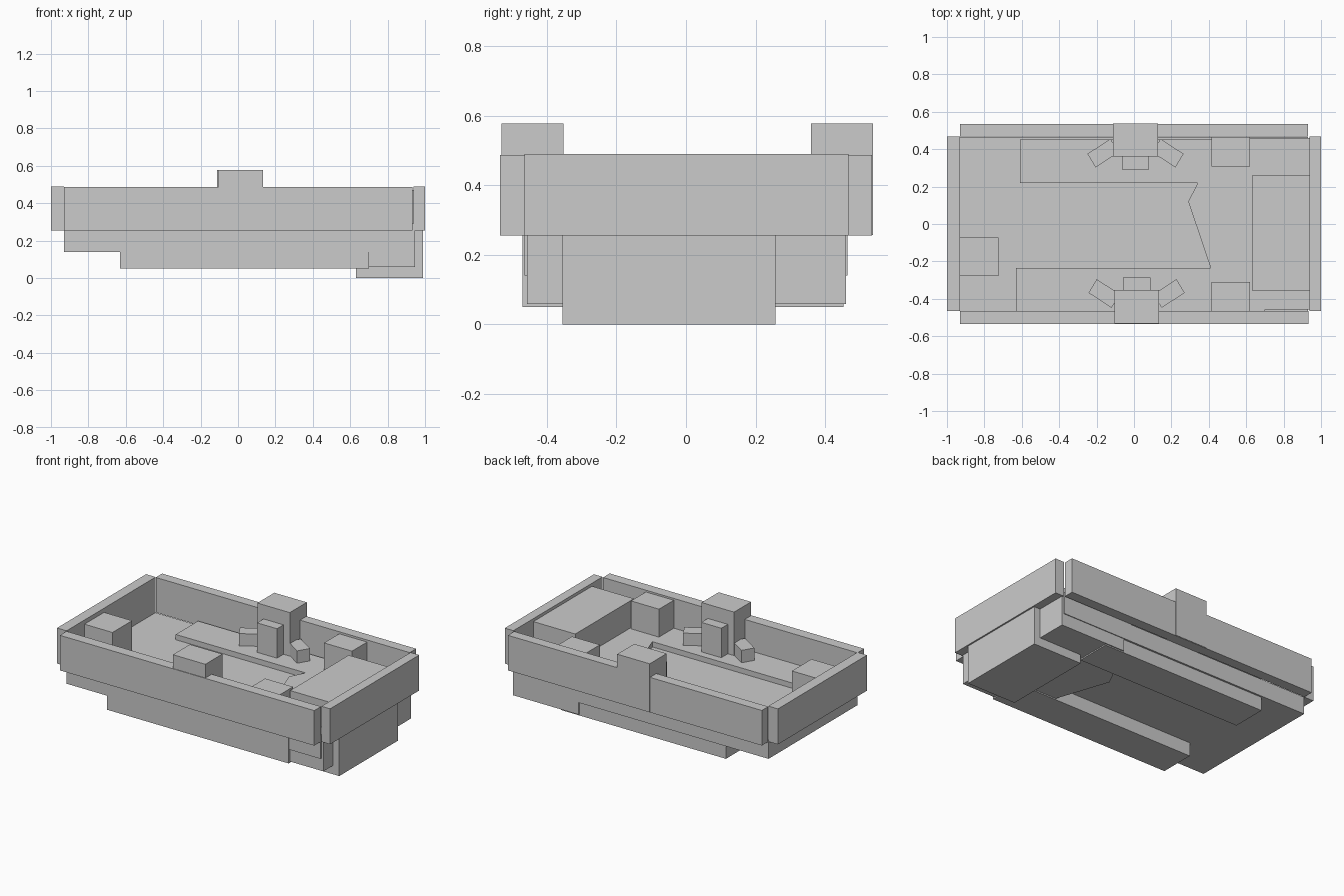
import bpy

if "Cube" in bpy.data.objects:
    bpy.data.objects.remove(bpy.data.objects["Cube"])


def prism(name, outline, z0, z1):
    """Extrude a counter-clockwise plan outline from z0 to z1."""
    n = len(outline)
    verts = [(x, y, z) for z in (z0, z1) for x, y in outline]
    faces = [tuple(reversed(range(n))), tuple(range(n, 2 * n))]
    faces += [(i, (i + 1) % n, n + (i + 1) % n, n + i) for i in range(n)]
    mesh = bpy.data.meshes.new(name)
    mesh.from_pydata(verts, [], faces)
    ob = bpy.data.objects.new(name, mesh)
    bpy.context.collection.objects.link(ob)
    return ob


def box(name, x0, x1, y0, y1, z0, z1):
    return prism(name, [(x0, y0), (x1, y0), (x1, y1), (x0, y1)], z0, z1)


FLOOR, DECK, RIM = 0.255, 0.29, 0.49

# floor slab and surrounding walls
box("floor_slab", -0.93, 0.93, -0.465, 0.465, 0.14, FLOOR)
box("left_wall", -1.0, -0.93, -0.465, 0.467, FLOOR, RIM)
box("right_wall", 0.937, 1.0, -0.465, 0.467, FLOOR, RIM)
box("front_wall", -0.93, 0.933, -0.535, -0.465, FLOOR, RIM - 0.003)
box("rear_wall", -0.93, 0.93, 0.468, 0.535, FLOOR, RIM - 0.003)

# long side platforms that pass through the floor
box("front_platform", -0.63, 0.7, -0.47, -0.235, 0.05, DECK)
box("rear_platform", -0.61, 0.6, 0.22, 0.453, 0.05, DECK)

# end block with a pointed inner edge
prism("end_block", [(0.485, -0.457), (0.945, -0.457), (0.945, 0.46),
                    (0.465, 0.46), (0.29, 0.12)], 0.058, DECK)
box("end_housing", 0.63, 0.99, -0.355, 0.258, 0.0, 0.47)

# inner cabinets
box("left_cabinet", -0.93, -0.725, -0.277, -0.072, FLOOR, 0.462)
box("front_cabinet", 0.415, 0.62, -0.465, -0.31, FLOOR, 0.475)
box("rear_cabinet", 0.415, 0.62, 0.307, 0.465, FLOOR, 0.475)

# side pillars, each with a console and two angled pads
for label, s, cx, dy in (("front", -1, 0.014, -0.007), ("rear", 1, 0.008, 0.0)):
    def plan(points):
        pts = [(cx + x, s * (y + dy)) for x, y in points]
        return pts if s > 0 else pts[::-1]

    prism(label + "_pillar", plan([(-0.119, 0.36), (0.119, 0.36),
                                   (0.119, 0.538), (-0.119, 0.538)]), 0.257, 0.578)
    prism(label + "_console", plan([(-0.073, 0.292), (0.073, 0.292),
                                    (0.073, 0.37), (-0.073, 0.37)]), FLOOR, 0.485)
    for side, m in (("left", -1), ("right", 1)):
        pad = [(0.09, 0.383), (0.213, 0.302), (0.257, 0.375), (0.134, 0.455)]
        pts = [(m * x, y) for x, y in pad]
        prism(f"{label}_{side}_pad", plan(pts if m > 0 else pts[::-1]), DECK - 0.01, 0.372)
